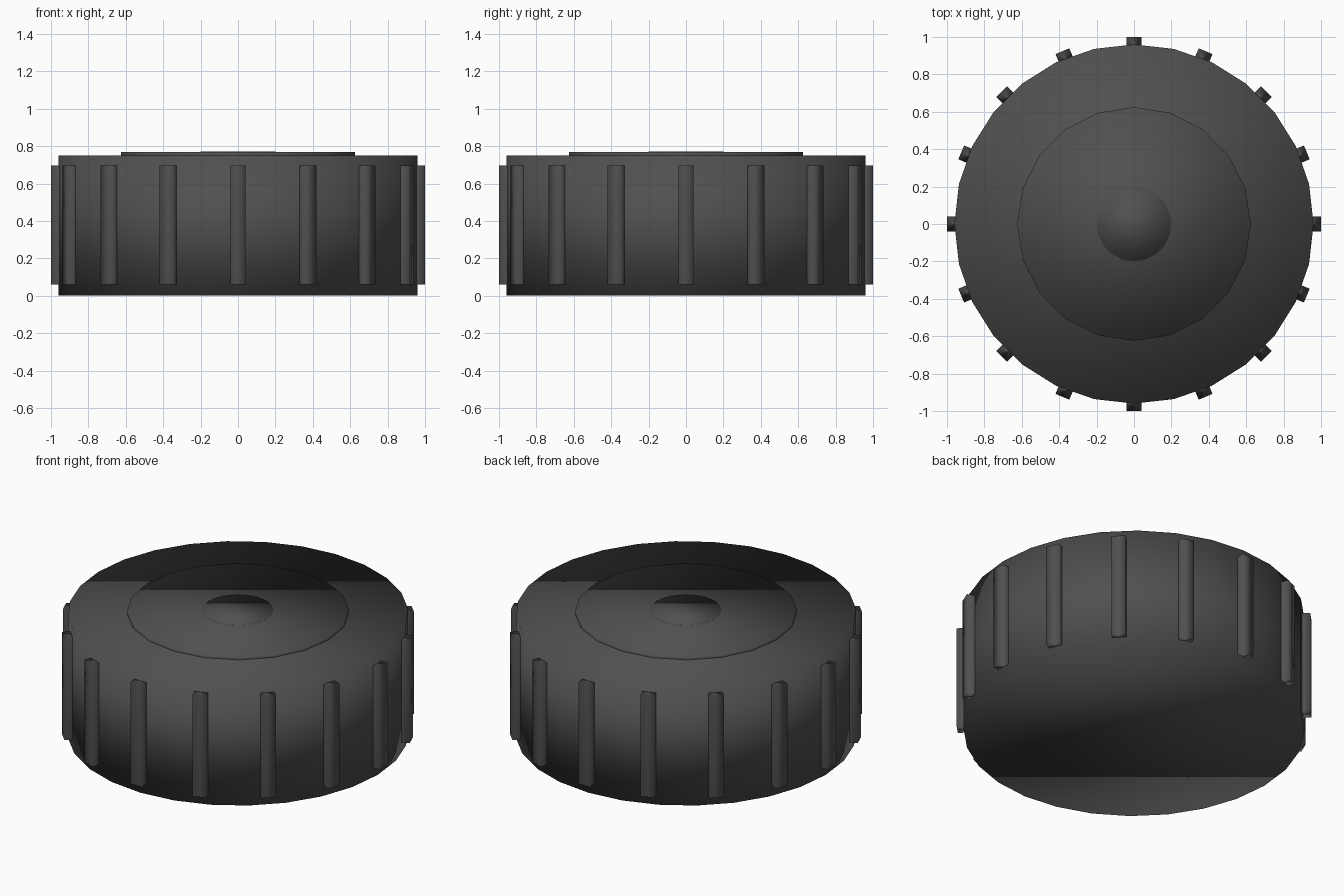
import bpy
from math import pi, cos, sin

if "Cube" in bpy.data.objects:
    bpy.data.objects.remove(bpy.data.objects["Cube"])

rubber = bpy.data.materials.new("dark_rubber")
rubber.diffuse_color = (0.08, 0.08, 0.08, 1)
rubber.use_nodes = True
rubber.node_tree.nodes["Principled BSDF"].inputs["Base Color"].default_value = rubber.diffuse_color


def finish(obj, name):
    obj.name = name
    obj.data.materials.append(rubber)
    for p in obj.data.polygons:
        p.use_smooth = True


def drum(name, sides, radius, z0, z1):
    bpy.ops.mesh.primitive_cylinder_add(
        vertices=sides, radius=radius, depth=z1 - z0, location=(0, 0, (z0 + z1) / 2))
    finish(bpy.context.object, name)


def grip_rib(index, count, inner=0.92, outer=1.0, width=0.08, z0=0.06, z1=0.695):
    a = 2 * pi * index / count
    r = (inner + outer) / 2
    bpy.ops.mesh.primitive_cube_add(
        size=1, location=(r * cos(a), r * sin(a), (z0 + z1) / 2), rotation=(0, 0, a))
    obj = bpy.context.object
    obj.scale = (outer - inner, width, z1 - z0)
    finish(obj, f"grip_rib_{index + 1}")


# Cap body, raised top disc and barely raised centre
drum("cap_body", 28, 0.96, 0.0, 0.75)
drum("top_disc", 20, 0.625, 0.735, 0.768)
drum("centre_spot", 20, 0.2, 0.75, 0.771)

# Ribs around the rim
for i in range(16):
    grip_rib(i, 16)
